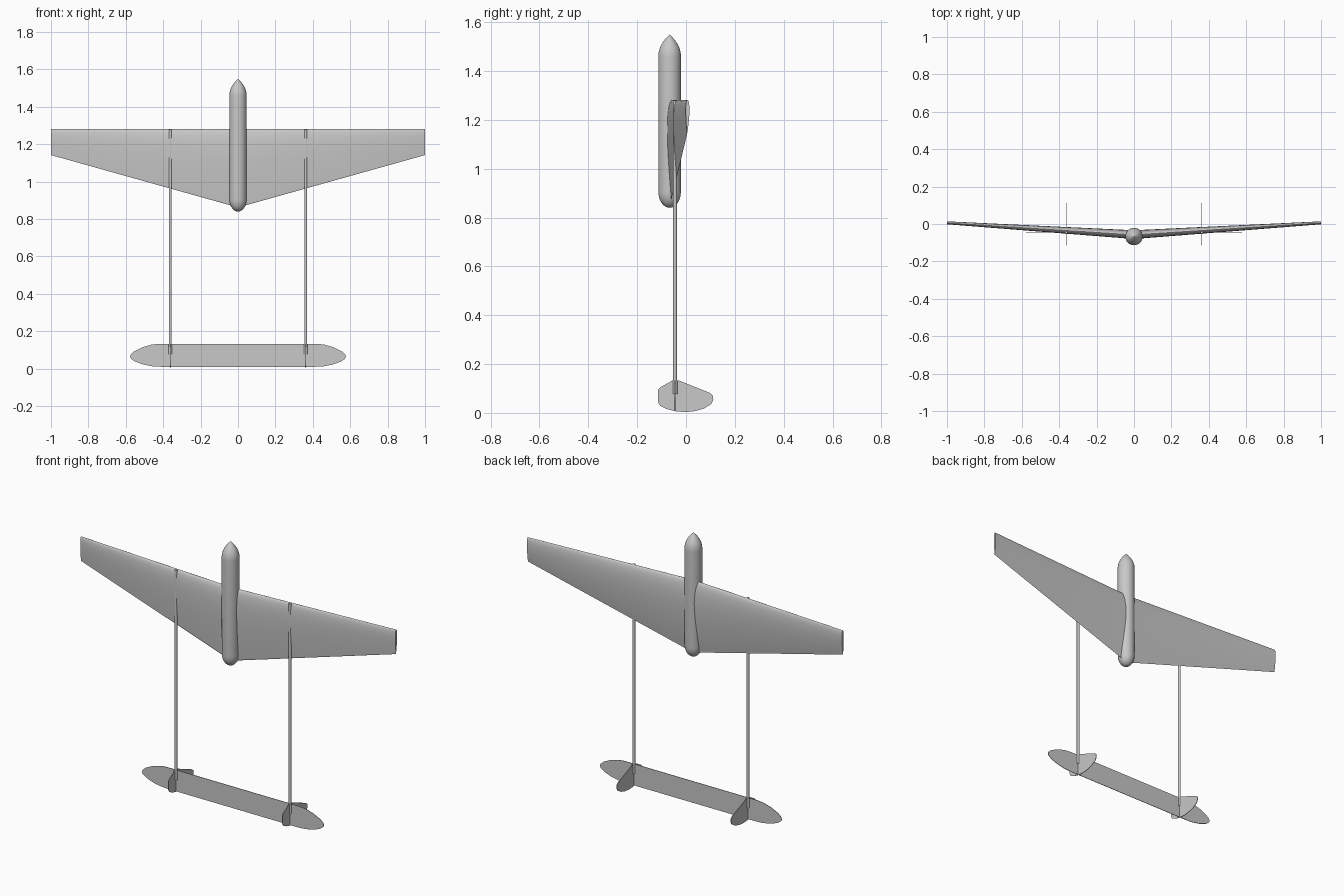
import bpy, bmesh, math
from mathutils import Vector

if "Cube" in bpy.data.objects:
    bpy.data.objects.remove(bpy.data.objects["Cube"], do_unlink=True)

grey = bpy.data.materials.new("light grey")
grey.use_nodes = True
COLOUR = (0.58, 0.58, 0.58, 1)
grey.diffuse_color = COLOUR
grey.node_tree.nodes["Principled BSDF"].inputs["Base Color"].default_value = COLOUR

BOOM_X, BOOM_Y = 0.362, -0.045


def finish(name, bm, angle=35):
    bmesh.ops.recalc_face_normals(bm, faces=bm.faces)
    mesh = bpy.data.meshes.new(name)
    bm.to_mesh(mesh)
    bm.free()
    mesh.materials.append(grey)
    obj = bpy.data.objects.new(name, mesh)
    bpy.context.collection.objects.link(obj)
    bpy.ops.object.select_all(action="DESELECT")
    obj.select_set(True)
    bpy.context.view_layer.objects.active = obj
    bpy.ops.object.shade_smooth_by_angle(angle=math.radians(angle))
    return obj


def loft(name, rings):
    """Bridge equal rings of points and cap both ends."""
    bm = bmesh.new()
    loops = [[bm.verts.new(p) for p in ring] for ring in rings]
    n = len(loops[0])
    for a, b in zip(loops, loops[1:]):
        for i in range(n):
            j = (i + 1) % n
            bm.faces.new((a[i], a[j], b[j], b[i]))
    bm.faces.new(loops[0])
    bm.faces.new(loops[-1])
    return finish(name, bm)


def lathe(name, centre, profile, sides=32):
    """Round body along z from (radius, height) pairs."""
    cx, cy = centre
    turn = [2 * math.pi * i / sides for i in range(sides)]
    return loft(name, [[(cx + r * math.cos(a), cy + r * math.sin(a), z) for a in turn]
                       for r, z in profile])


def plate(name, outline, normal, thickness=0.003):
    """Thin sheet cut to an outline, centred on it."""
    half = Vector(normal) * thickness / 2
    return loft(name, [[Vector(p) + s * half for p in outline] for s in (-1, 1)])


# Fuselage pod: rounded tail, straight tube, pointed nose
R = 0.046
tail = [(R * math.sin(a), 0.905 - 0.065 * math.cos(a))
        for a in (math.pi / 2 * max(i, 0.1) / 8 for i in range(9))]
nose = [(R * (1 - (i / 10) ** 2.1) + 0.0005, 1.455 + 0.094 * (i / 10) ** 0.95)
        for i in range(11)]
lathe("fuselage", (0, -0.067), tail + nose)


# Wing: one airfoil, tapered and raised toward both tips
def airfoil(x, y, chord, steps=20):
    def half(t):
        return 0.56 * (0.2969 * t ** 0.5 - 0.126 * t - 0.3516 * t ** 2
                       + 0.2843 * t ** 3 - 0.1036 * t ** 4)
    ring = []
    for i in range(2 * steps):
        a = math.pi * i / steps
        t = (1 + math.cos(a)) / 2
        side = 1 if i < steps else -1
        camber = 0.03 * t * (1 - t) - 0.012 * t
        off = side * half(t) + camber + (0.0015 if i == 0 else 0)
        ring.append((x, y + chord * off, 1.282 - chord * t))
    return ring


loft("wing", [airfoil(-1, 0.006, 0.14), airfoil(0, -0.058, 0.42), airfoil(1, 0.006, 0.14)])

# Tail booms, sockets and fins, one set on each side
fin_shape = [(-0.115, 0.095), (-0.105, 0.105), (-0.055, 0.133), (-0.03, 0.133),
             (0.095, 0.083), (0.109, 0.073), (0.112, 0.055), (0.104, 0.037),
             (0.075, 0.018), (0.04, 0.008), (0, 0.003), (-0.04, 0.006),
             (-0.08, 0.016), (-0.105, 0.028), (-0.115, 0.045)]
for side, sign in (("left", 1), ("right", -1)):
    x = sign * BOOM_X
    lathe(side + "_boom", (x, BOOM_Y), [(0.0075, 0.08), (0.0075, 1.28)], 16)
    lathe(side + "_boom_socket", (x, BOOM_Y), [(0.0095, 0.078), (0.0095, 0.133)], 16)
    plate(side + "_fin", [(x, y, z) for y, z in fin_shape], (1, 0, 0))

# Tailplane: straight middle with swept, rounded tips
tip = [(0.42, 0.133), (0.46, 0.129), (0.51, 0.115), (0.555, 0.093), (0.573, 0.077),
       (0.577, 0.065), (0.572, 0.053), (0.55, 0.038), (0.51, 0.023), (0.46, 0.013),
       (0.41, 0.01)]
outline = tip + [(-x, z) for x, z in reversed(tip)]
plate("tailplane", [(x, BOOM_Y, z) for x, z in outline], (0, 1, 0))
